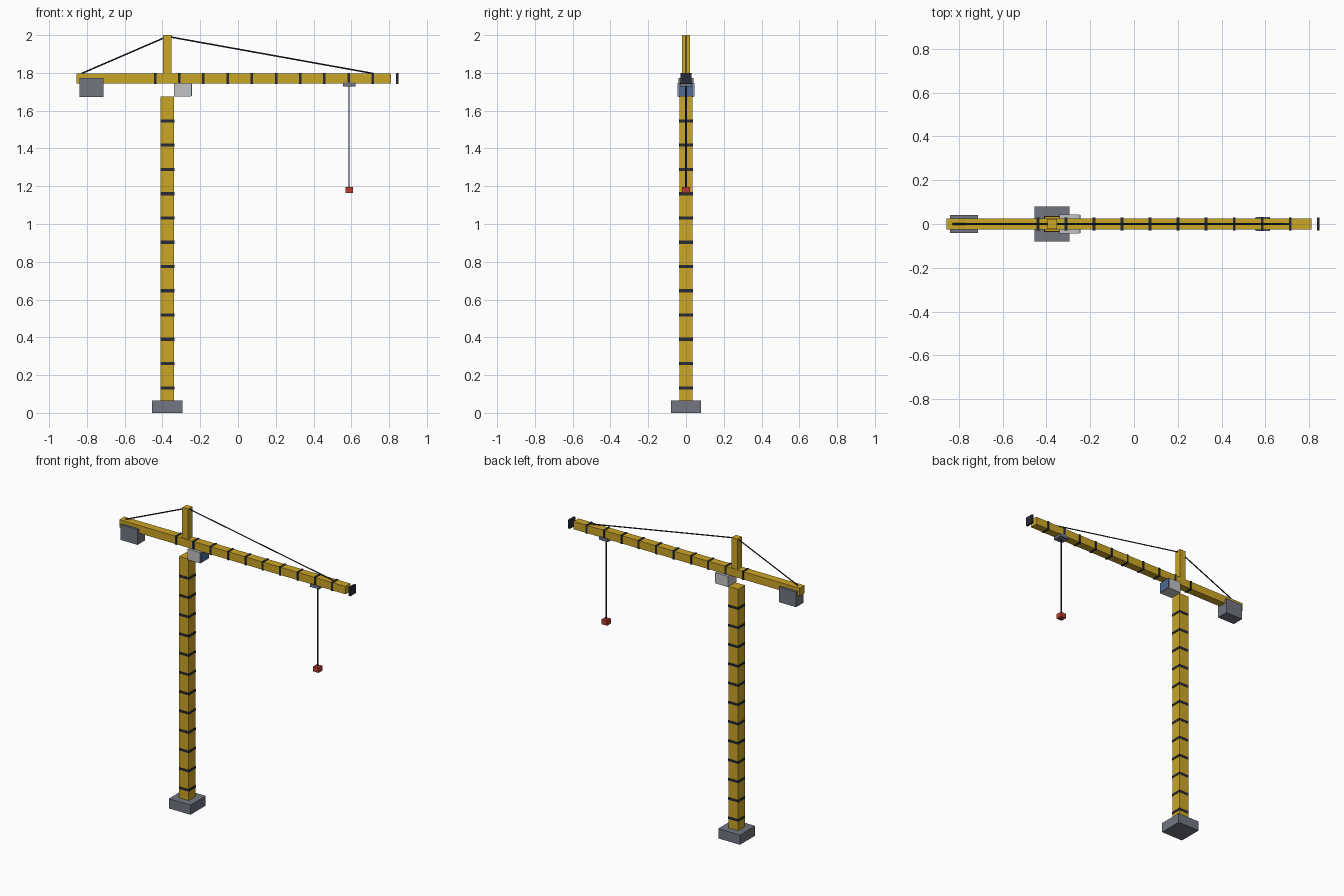
import bpy
from mathutils import Vector

if "Cube" in bpy.data.objects:
    bpy.data.objects.remove(bpy.data.objects["Cube"])


def material(name, rgb):
    m = bpy.data.materials.new(name)
    m.diffuse_color = (*rgb, 1)
    m.use_nodes = True
    m.node_tree.nodes["Principled BSDF"].inputs["Base Color"].default_value = m.diffuse_color
    return m


YELLOW = material("crane_yellow", (0.60, 0.38, 0.02))
DARK = material("dark_steel", (0.022, 0.024, 0.036))
GREY = material("concrete_grey", (0.17, 0.18, 0.22))
LIGHT = material("cabin_grey", (0.54, 0.54, 0.54))
BLUE = material("window_blue", (0.08, 0.14, 0.30))
RED = material("hook_red", (0.50, 0.045, 0.03))


def box(name, x, y, z, mat):
    """Box from (min, max) ranges on each axis."""
    bpy.ops.mesh.primitive_cube_add(size=1)
    ob = bpy.context.object
    ob.name = name
    for v in ob.data.vertices:
        v.co = [r[0] if c < 0 else r[1] for c, r in zip(v.co, (x, y, z))]
    ob.data.materials.append(mat)
    return ob


def cable(name, a, b, radius):
    """Thin six-sided rod between two points."""
    a, b = Vector(a), Vector(b)
    d = b - a
    bpy.ops.mesh.primitive_cylinder_add(vertices=6, radius=radius, depth=d.length,
                                        location=(a + b) / 2,
                                        rotation=d.to_track_quat('Z', 'Y').to_euler())
    ob = bpy.context.object
    ob.name = name
    ob.data.materials.append(DARK)


def around(c, half):
    return (c - half, c + half)


MAST_X = -0.374
HOOK_X = 0.588

# Foundation and mast
box("foundation", around(MAST_X, 0.08), around(0, 0.08), (0, 0.065), GREY)
box("mast", around(MAST_X, 0.035), around(0, 0.035), (0.065, 1.675), YELLOW)
for i in range(12):
    box("mast_band", around(MAST_X, 0.037), around(0, 0.037),
        around(0.133 + i * 0.1284, 0.008), DARK)

# Jib, with the last band standing just past its tip
box("jib", (-0.856, 0.811), around(0, 0.026), (1.745, 1.797), YELLOW)
for i in range(11):
    box("jib_band", around(-0.439 + i * 0.1281, 0.0065), around(0, 0.029),
        (1.742, 1.80), DARK)

# Peak and stay cables
box("peak", around(MAST_X, 0.022), around(0, 0.022), (1.79, 2.0), YELLOW)
cable("rear_stay", (MAST_X, 0, 1.993), (-0.828, 0, 1.797), 0.004)
cable("front_stay", (MAST_X, 0, 1.993), (0.715, 0, 1.797), 0.004)

# Counterweight
box("counterweight", (-0.84, -0.713), around(0, 0.04), (1.672, 1.774), GREY)

# Cabin with front window
box("cabin", (-0.34, -0.248), around(0, 0.044), (1.674, 1.746), LIGHT)
box("cabin_window", (-0.248, -0.244), around(0, 0.041), (1.677, 1.743), BLUE)

# Trolley, hoist cable and hook block
box("trolley", around(HOOK_X, 0.033), around(0, 0.032), (1.729, 1.749), GREY)
cable("hoist_cable", (HOOK_X, 0, 1.73), (HOOK_X, 0, 1.19), 0.004)
box("hook_block", around(HOOK_X, 0.02), around(0, 0.02), (1.164, 1.197), RED)
